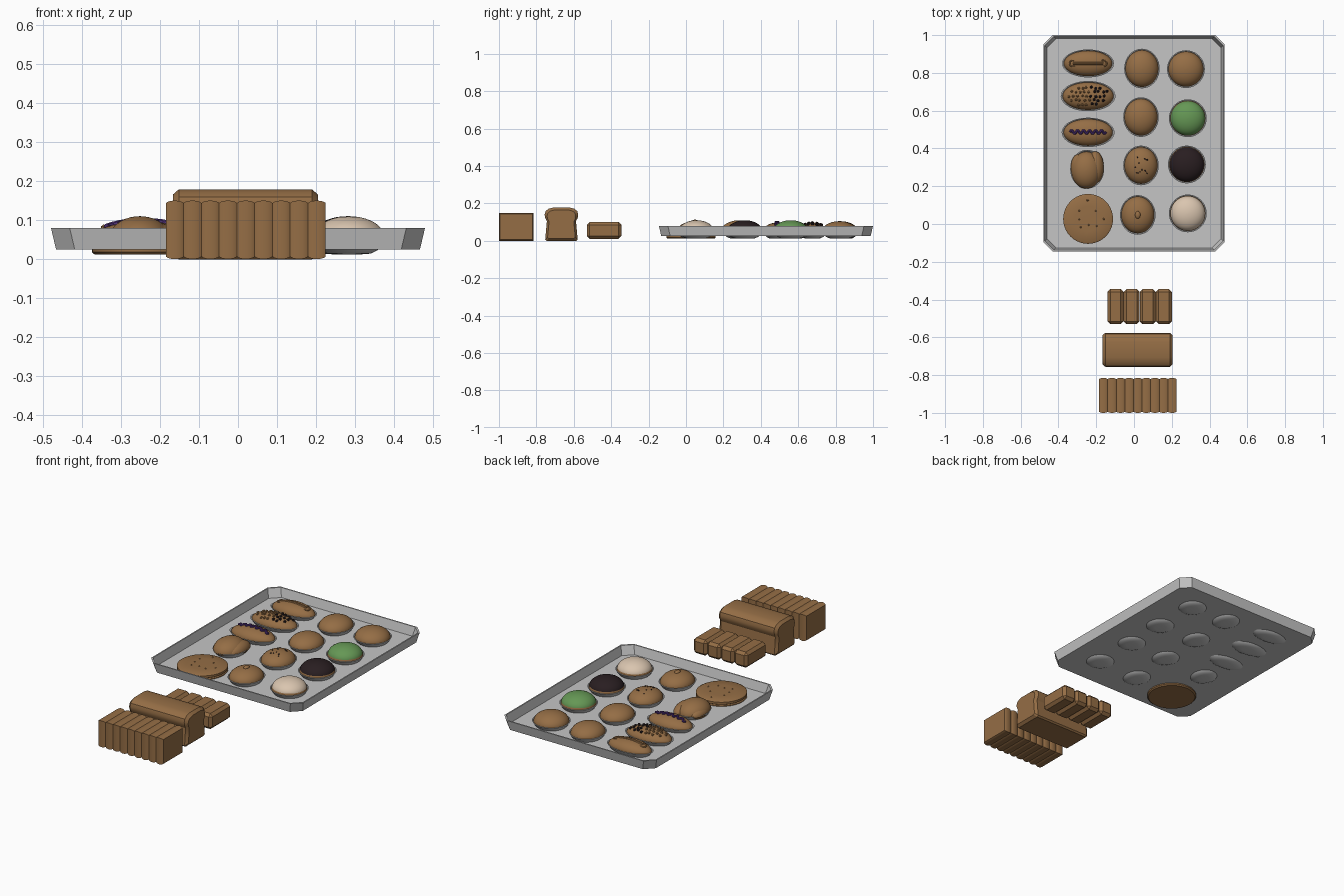
import bpy, bmesh, math, random

if "Cube" in bpy.data.objects:
    bpy.data.objects.remove(bpy.data.objects["Cube"])
random.seed(4)


def mat(name, rgb):
    m = bpy.data.materials.new(name)
    m.diffuse_color = (*rgb, 1)
    m.use_nodes = True
    m.node_tree.nodes["Principled BSDF"].inputs["Base Color"].default_value = m.diffuse_color
    return m


GREY = mat("tray metal", (0.56, 0.56, 0.56))
BROWN = mat("baked crust", (0.30, 0.155, 0.06))
GREEN = mat("green glaze", (0.13, 0.31, 0.09))
DARK = mat("dark chocolate", (0.022, 0.013, 0.015))
CREAM = mat("cream icing", (0.70, 0.56, 0.43))
PURPLE = mat("purple jam", (0.08, 0.03, 0.19))


def loft(name, rings, material):
    """Skin a list of equally long point rings and cap both ends."""
    bm = bmesh.new()
    vs = [[bm.verts.new(p) for p in r] for r in rings]
    n = len(vs[0])
    for a, b in zip(vs, vs[1:]):
        for i in range(n):
            bm.faces.new((a[i], a[(i + 1) % n], b[(i + 1) % n], b[i]))
    bm.faces.new(vs[0])
    bm.faces.new(vs[-1])
    bmesh.ops.recalc_face_normals(bm, faces=bm.faces)
    me = bpy.data.meshes.new(name)
    bm.to_mesh(me)
    bm.free()
    ob = bpy.data.objects.new(name, me)
    bpy.context.collection.objects.link(ob)
    me.materials.append(material)
    return ob


def turned(name, x, y, rx, ry, profile, material, n=40):
    """Elliptical lathe: profile is (radius fraction, z)."""
    rings = [[(x + rx * f * math.cos(2 * math.pi * i / n),
               y + ry * f * math.sin(2 * math.pi * i / n), z) for i in range(n)]
             for f, z in profile]
    return loft(name, rings, material)


Z0 = 0.05


def dome(name, x, y, rx, ry, h, material, z0=Z0, steps=10):
    prof = [(0.75, z0 - 0.015)]
    for k in range(steps + 1):
        a = math.pi / 2 * k / steps
        prof.append((max(math.cos(a), 0.01), z0 + h * math.sin(a)))
    return turned(name, x, y, rx, ry, prof, material)


def dome_z(dx, dy, rx, ry, h):
    return Z0 + h * math.sqrt(max(0, 1 - (dx / rx) ** 2 - (dy / ry) ** 2))


def cup(name, x, y, rx, ry):
    prof = [(0.3, 0.012), (0.55, 0.014), (0.72, 0.022), (0.87, 0.036), (1, 0.055),
            (0.95, 0.055), (0.82, 0.038), (0.6, 0.028)]
    return turned(name, x, y, rx, ry, prof, GREY)


def dots(name, places, r, material):
    bm = bmesh.new()
    for p in places:
        res = bmesh.ops.create_icosphere(bm, subdivisions=1, radius=r)
        bmesh.ops.translate(bm, verts=res["verts"], vec=p)
    me = bpy.data.meshes.new(name)
    bm.to_mesh(me)
    bm.free()
    me.materials.append(material)
    bpy.context.collection.objects.link(bpy.data.objects.new(name, me))


def tube(name, pts, r, material, cyclic=False):
    cu = bpy.data.curves.new(name, "CURVE")
    cu.dimensions = "3D"
    cu.bevel_depth = r
    cu.bevel_resolution = 2
    cu.use_fill_caps = True
    sp = cu.splines.new("POLY")
    sp.points.add(len(pts) - 1)
    for q, p in zip(sp.points, pts):
        q.co = (*p, 1)
    sp.use_cyclic_u = cyclic
    ob = bpy.data.objects.new(name, cu)
    bpy.context.collection.objects.link(ob)
    cu.materials.append(material)
    bpy.ops.object.select_all(action="DESELECT")
    ob.select_set(True)
    bpy.context.view_layer.objects.active = ob
    bpy.ops.object.convert(target="MESH")


# tray: chamfered rectangle lofted outside, over the rim and down inside
def tray_ring(d, z, c=0.048):
    x, y0, y1 = 0.48 - d, -0.145 + d, 1.0 - d
    return [(x, y0 + c, z), (x, y1 - c, z), (x - c, y1, z), (-x + c, y1, z),
            (-x, y1 - c, z), (-x, y0 + c, z), (-x + c, y0, z), (x - c, y0, z)]


loft("tray", [tray_ring(0.013, 0.025), tray_ring(0, 0.08),
              tray_ring(0.007, 0.08), tray_ring(0.019, 0.03)], GREY)

# round buns in metal cups
round_buns = [("plain_bun_a", 0.275, 0.82, None), ("green_bun", 0.285, 0.56, GREEN),
              ("chocolate_bun", 0.28, 0.315, DARK), ("iced_bun", 0.285, 0.056, CREAM),
              ("plain_bun_b", 0.042, 0.823, None), ("plain_bun_c", 0.037, 0.566, None),
              ("seeded_bun", 0.037, 0.31, None), ("knob_bun", 0.02, 0.048, None)]
for name, x, y, top in round_buns:
    rx, ry = (0.1, 0.1) if x > 0.1 else (0.094, 0.105)
    cup(name + "_cup", x, y, rx, ry)
    dome(name, x, y, rx * 0.93, ry * 0.93, 0.055, BROWN)
    if top:
        dome(name + "_topping", x, y, rx * 0.91, ry * 0.91, 0.054, top, z0=0.056)

# seeds and knob
dots("bun_seeds", [(0.037 + dx, 0.31 + dy, dome_z(dx, dy, 0.087, 0.098, 0.055))
                   for dx, dy in [(random.uniform(-.035, .04), random.uniform(-.05, .05))
                                  for _ in range(13)]], 0.004, DARK)
dome("bun_knob", 0.02, 0.048, 0.014, 0.02, 0.01, BROWN, z0=0.103)

# long buns
longs = [("filled_roll", 0.85, 0.138, 0.074), ("chip_roll", 0.677, 0.145, 0.08),
         ("jam_roll", 0.485, 0.14, 0.078)]
for name, y, rx, ry in longs:
    cup(name + "_cup", -0.243, y, rx, ry)
    dome(name, -0.243, y, rx * 0.93, ry * 0.91, 0.047, BROWN)

# raised slot and filling on the first roll
loop = []
for i in range(24):
    a = 2 * math.pi * i / 24
    dx = (0.082 if math.cos(a) > 0 else -0.082) + 0.016 * math.cos(a)
    dy = 0.016 * math.sin(a)
    loop.append((-0.243 + dx, 0.85 + dy, dome_z(dx, dy, 0.128, 0.067, 0.047)))
tube("roll_slot", loop, 0.004, BROWN, True)
tube("roll_filling", [(-0.243 + d, 0.85, dome_z(d, 0, 0.128, 0.067, 0.047))
                      for d in [-0.08 + 0.02 * k for k in range(9)]], 0.007, BROWN)

# chips: chocolate on the right half, crumbs on the left
spots = [(0.024 * i + 0.012 * (j % 2) - 0.006, 0.022 * j) for i in range(-4, 5) for j in (-2, -1, 0, 1, 2)]
spots = [(a + random.uniform(-.005, .005), b + random.uniform(-.004, .004)) for a, b in spots]
spots = [(a, b, dome_z(a, b, 0.135, 0.073, 0.047)) for a, b in spots
         if (a / 0.115) ** 2 + (b / 0.055) ** 2 < 1]
dots("chocolate_chips", [(a - .243, b + .677, z) for a, b, z in spots if a > 0.01], 0.009, DARK)
dots("crumbs", [(a - .243, b + .677, z) for a, b, z in spots if a <= 0.01], 0.008, BROWN)

# jam zigzag
zig = []
for i in range(37):
    dx = -0.095 + 0.19 * i / 36
    dy = 0.009 * math.sin(i * math.pi / 3)
    zig.append((-0.243 + dx, 0.487 + dy, dome_z(dx, dy, 0.13, 0.071, 0.047) + 0.002))
tube("jam_zigzag", zig, 0.007, PURPLE)

# folded bun: main lobe with side flaps
cup("folded_bun_cup", -0.248, 0.29, 0.09, 0.103)
dome("folded_bun", -0.252, 0.285, 0.08, 0.098, 0.06, BROWN)
dome("folded_bun_right_flap", -0.205, 0.30, 0.045, 0.085, 0.043, BROWN)
dome("folded_bun_left_flap", -0.295, 0.30, 0.04, 0.07, 0.035, BROWN)

# flat two-layer cookie
turned("cookie_bottom", -0.243, 0.027, 0.132, 0.132,
       [(0.95, 0.012), (1, 0.018), (1, 0.034), (0.95, 0.038)], BROWN)
turned("cookie_top", -0.243, 0.027, 0.132, 0.132,
       [(0.94, 0.037), (1, 0.042), (1, 0.054), (0.93, 0.059), (0.5, 0.061)], BROWN)
dots("cookie_bumps", [(-0.243 + r * math.cos(a), 0.027 + r * math.sin(a), 0.055) for r, a in
                      [(random.uniform(.03, .1), k * 0.8) for k in range(8)]], 0.009, BROWN)

# ribbed square loaf: square section swelling along x
rings = []
N = 72
for i in range(N + 1):
    t = i / N
    s = 0.006 * (1 - abs(math.sin(t * math.pi * 9)) ** 0.6)
    y0, y1, z0, z1 = -1 + s, -0.815 - s, s, 0.15 - s
    x = -0.185 + 0.41 * t
    rings.append([(x, y0, z0), (x, y1, z0), (x, y1, z1), (x, y0, z1)])
loft("ribbed_loaf", rings, BROWN)

# mushroom-topped loaf: half profile mirrored, ends slightly rounded
half = [(0.078, 0.0), (0.086, 0.008), (0.082, 0.05), (0.077, 0.105), (0.086, 0.122),
        (0.089, 0.14), (0.084, 0.158), (0.068, 0.171), (0.04, 0.178)]
prof = half + [(-a, z) for a, z in reversed(half)]


def loaf_ring(x, k):
    return [(x, -0.666 + a * k, 0.09 + (z - 0.09) * k) for a, z in prof]


loft("domed_loaf", [loaf_ring(-0.167, 0.86), loaf_ring(-0.152, 1.01),
                    loaf_ring(0.19, 1.01), loaf_ring(0.205, 0.86)], BROWN)

# pull-apart loaf: four bevelled blocks
for k in range(4):
    bm = bmesh.new()
    bmesh.ops.create_cube(bm, size=1)
    for v in bm.verts:
        v.co = (-0.098 + 0.0855 * k + v.co.x * 0.085, -0.4375 + v.co.y * 0.185, 0.0555 + v.co.z * 0.089)
    bmesh.ops.bevel(bm, geom=bm.edges[:], offset=0.015, segments=1, affect="EDGES")
    me = bpy.data.meshes.new("pull_apart_block")
    bm.to_mesh(me)
    bm.free()
    me.materials.append(BROWN)
    bpy.context.collection.objects.link(bpy.data.objects.new("pull_apart_block_%d" % (k + 1), me))

# smooth shading with sharp edges kept
bpy.ops.object.select_all(action="SELECT")
bpy.context.view_layer.objects.active = bpy.data.objects["tray"]
bpy.ops.object.shade_smooth_by_angle(angle=math.radians(30))
